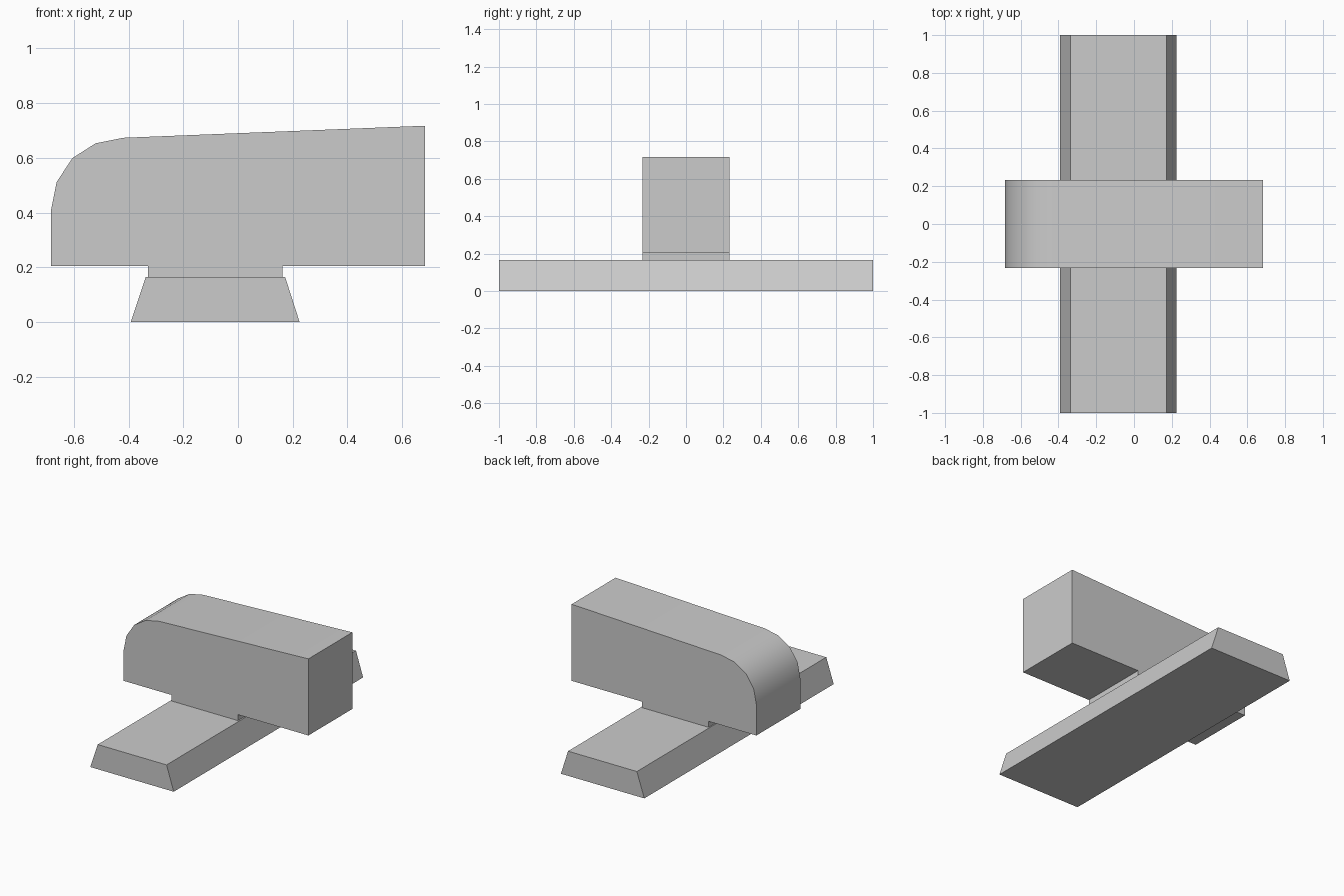
import bpy, bmesh, math

cube = bpy.data.objects.get("Cube")
if cube:
    bpy.data.objects.remove(cube, do_unlink=True)

GREY = (0.6, 0.6, 0.6, 1.0)
grey = bpy.data.materials.new("plain_grey")
grey.use_nodes = True
grey.diffuse_color = GREY
grey.node_tree.nodes["Principled BSDF"].inputs["Base Color"].default_value = GREY


def extrude_profile(name, profile, half_depth):
    """Extrude an (x, z) outline symmetrically along y."""
    bm = bmesh.new()
    face = bm.faces.new([bm.verts.new((x, -half_depth, z)) for x, z in profile])
    new = bmesh.ops.extrude_face_region(bm, geom=[face])["geom"]
    moved = [v for v in new if isinstance(v, bmesh.types.BMVert)]
    bmesh.ops.translate(bm, verts=moved, vec=(0, 2 * half_depth, 0))
    bmesh.ops.recalc_face_normals(bm, faces=bm.faces)
    mesh = bpy.data.meshes.new(name)
    bm.to_mesh(mesh)
    bm.free()
    mesh.materials.append(grey)
    obj = bpy.data.objects.new(name, mesh)
    bpy.context.collection.objects.link(obj)
    return obj


# Long tapered foot
extrude_profile("base_bar", [(-0.392, 0), (0.225, 0), (0.172, 0.165), (-0.337, 0.165)], 1.0)

# Short spacer between foot and body
extrude_profile("neck", [(-0.329, 0.165), (0.162, 0.165), (0.162, 0.205), (-0.329, 0.205)], 0.232)

# Body with a gently sloping top and a rounded nose
body = extrude_profile("body", [
    (-0.683, 0.205), (0.683, 0.205), (0.683, 0.717), (-0.42, 0.673),
    (-0.52, 0.653), (-0.605, 0.599), (-0.663, 0.511), (-0.683, 0.41)], 0.232)

# Smooth the nose, keep the block edges sharp
bpy.ops.object.select_all(action="DESELECT")
body.select_set(True)
bpy.context.view_layer.objects.active = body
bpy.ops.object.shade_smooth_by_angle(angle=math.radians(35))
